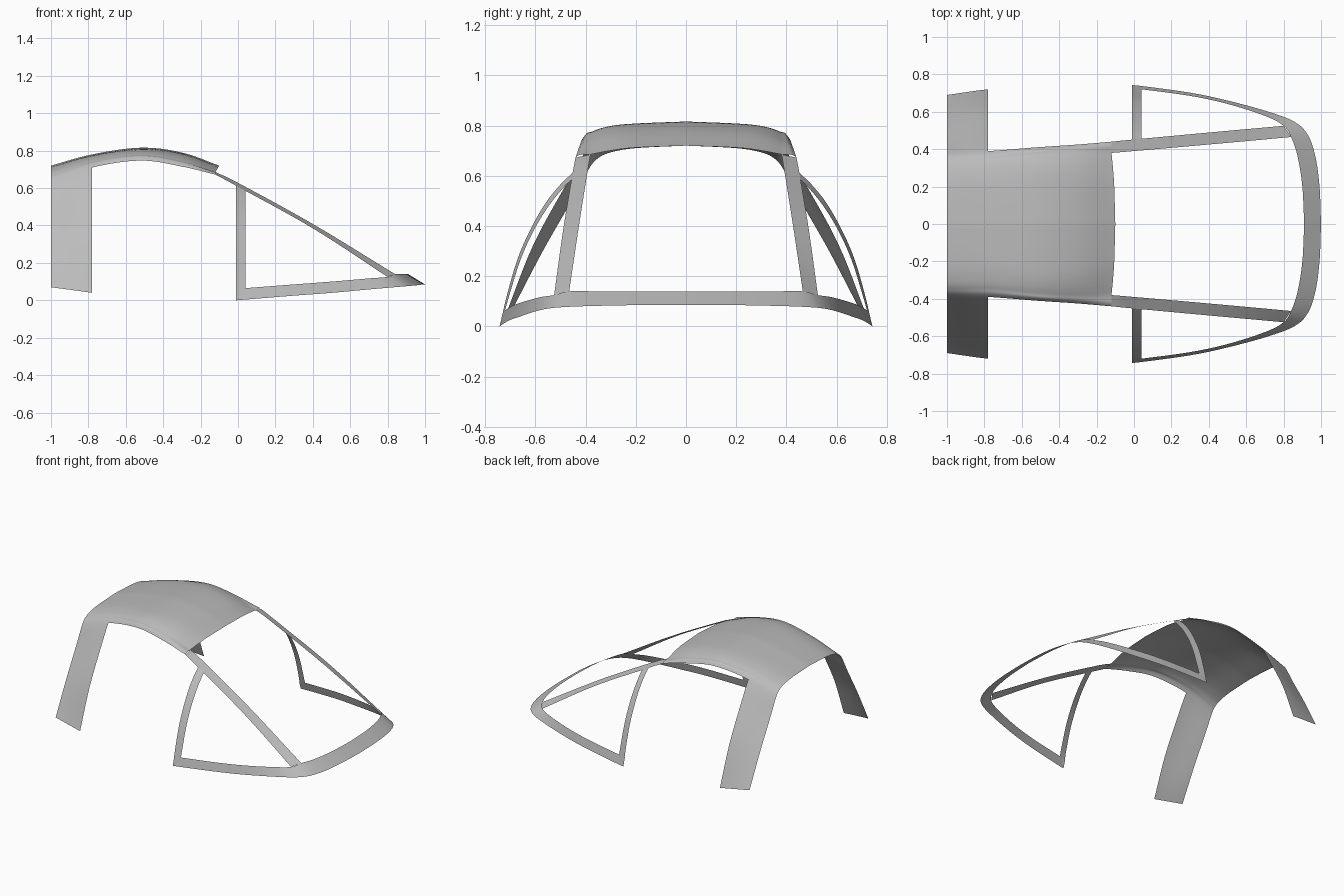
import bpy
import bmesh
from mathutils import Vector

cube = bpy.data.objects.get("Cube")
if cube:
    bpy.data.objects.remove(cube)

grey = bpy.data.materials.new("frame_grey")
grey.use_nodes = True
colour = (0.5, 0.5, 0.5, 1)
grey.diffuse_color = colour
grey.node_tree.nodes["Principled BSDF"].inputs["Base Color"].default_value = colour


def smooth_path(points, steps):
    """Sample a smooth curve running through the points."""
    p = [Vector(q) for q in points]
    p = [2 * p[0] - p[1]] + p + [2 * p[-1] - p[-2]]
    out = []
    for a, b, c, d in zip(p, p[1:], p[2:], p[3:]):
        for i in range(steps):
            t = i / steps
            out.append(0.5 * (2 * b + (c - a) * t + (2 * a - 5 * b + 4 * c - d) * t ** 2
                              + (3 * b - a - 3 * c + d) * t ** 3))
    return out + [p[-2]]


def loft(name, sections, steps, across, keep=lambda i, j: True, flip=False):
    """Skin the sections into one sheet and mirror it to the other side."""
    rows = [smooth_path(s, across) for s in sections]
    columns = [smooth_path(c, steps) for c in zip(*rows)]
    bm = bmesh.new()
    grid = [[bm.verts.new(v) for v in col] for col in columns]
    for i in range(len(grid) - 1):
        for j in range(len(grid[0]) - 1):
            if keep(i // across, j // steps):
                quad = [grid[i][j], grid[i + 1][j], grid[i + 1][j + 1], grid[i][j + 1]]
                bm.faces.new(quad[::-1] if flip else quad)
    bmesh.ops.delete(bm, geom=[v for v in bm.verts if not v.link_faces], context='VERTS')
    mesh = bpy.data.meshes.new(name)
    bm.to_mesh(mesh)
    bm.free()
    mesh.materials.append(grey)
    ob = bpy.data.objects.new(name, mesh)
    bpy.context.collection.objects.link(ob)
    mirror = ob.modifiers.new("mirror", 'MIRROR')
    mirror.use_axis = (False, True, False)
    mirror.merge_threshold = 0.0005
    for o in bpy.context.selected_objects:
        o.select_set(False)
    ob.select_set(True)
    bpy.context.view_layer.objects.active = ob
    bpy.ops.object.shade_smooth_by_angle()
    return ob


# Roof with rear legs: (y, z) half sections from the centre line down to the foot
side = [(.50, .56), (.62, .34), (.74, 0)]
hoops = {
    -1.0: [(0, .72), (.2, .71), (.3, .693), (.35, .67), (.385, .63), (.45, .51), (.57, .3), (.69, .07)],
    -.78: [(0, .78), (.2, .772), (.29, .76), (.345, .743), (.39, .71), (.48, .56), (.61, .32), (.72, .04)],
    -.52: [(0, .816), (.2, .808), (.3, .798), (.37, .777), (.41, .747)] + side,
    -.3: [(0, .79), (.2, .782), (.3, .77), (.38, .745), (.425, .715)] + side,
    -.12: [(0, .72), (.2, .712), (.3, .70), (.38, .685), (.44, .672)] + side,
}
sections = []
for x, pts in hoops.items():
    bow = 0.02 if x == -.12 else 0
    sections.append([(x + bow * max(0, 1 - (y / .38) ** 2), y, z) for y, z in pts])
loft("roof_and_rear_legs", sections, 8, 6, keep=lambda i, j: i < 4 or j == 0, flip=True)

# Windscreen side rails, as inner and outer edge pairs
loft("windscreen_rail", [
    [(-.12, .38, .685), (-.12, .44, .672)],
    [(0, .39, .628), (0, .452, .607)],
    [(.4, .425, .408), (.4, .489, .385)],
    [(.84, .465, .14), (.8, .525, .125)],
], 8, 2, flip=True)

# Sill running round the nose and back below the side windows
loft("lower_sill", [
    [(.91, 0, .14), (1, 0, .085)],
    [(.90, .2, .14), (.992, .2, .085)],
    [(.875, .36, .14), (.97, .36, .082)],
    [(.84, .465, .14), (.93, .475, .078)],
    [(.80, .525, .125), (.86, .545, .072)],
    [(.7, .578, .117), (.72, .60, .06)],
    [(.5, .642, .10), (.5, .66, .04)],
    [(.3, .685, .085), (.3, .702, .025)],
    [(.04, .72, .065), (.04, .738, .004)],
    [(-.01, .724, .06), (-.01, .742, 0)],
], 6, 2)

# Upright posts behind the side windows
rear_edge = [(.45, .613), (.5, .565), (.56, .49), (.62, .385), (.67, .27), (.71, .135), (.742, 0)]
front_edge = [(.455, .585), (.49, .55), (.55, .475), (.61, .375), (.66, .262), (.70, .135), (.738, .004)]
loft("side_post", [[(-.01, *a), (.04, *b)] for a, b in zip(rear_edge, front_edge)], 5, 1, flip=True)
